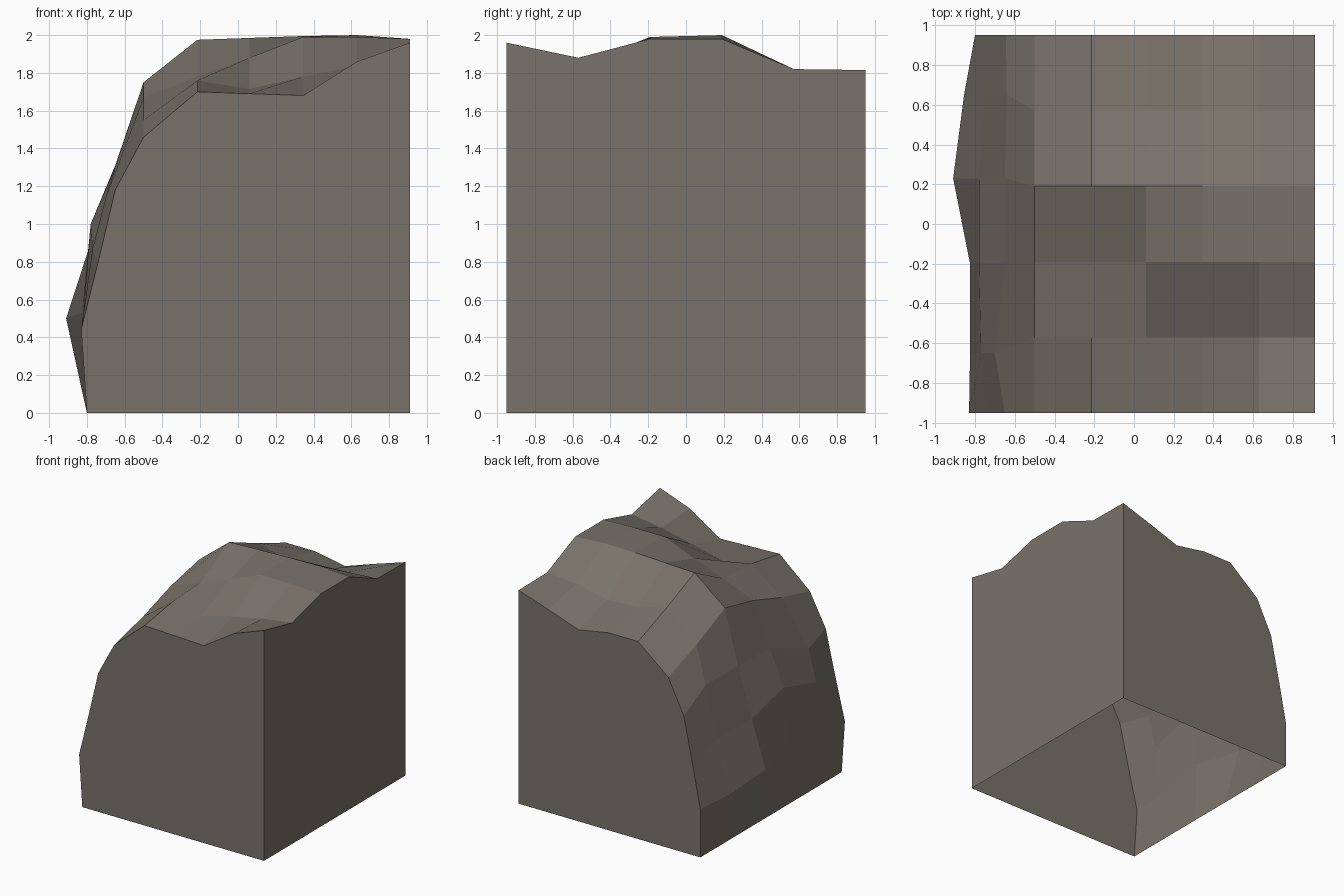
import bpy
import bmesh

# Remove only the default cube
default_cube = bpy.data.objects.get("Cube")
if default_cube:
    bpy.data.objects.remove(default_cube, do_unlink=True)


def make_material(name, rgb):
    material = bpy.data.materials.new(name)
    material.use_nodes = True
    colour = (*rgb, 1)
    material.diffuse_color = colour
    shader = material.node_tree.nodes["Principled BSDF"]
    shader.inputs["Base Color"].default_value = colour
    return material


# Stations from the front to the back of the block
STATIONS = [-.95, -.57, -.19, .19, .57, .95]
WEATHERED_STATIONS = [-.95, -.65, -.2, .23, .65, .95]

# Weathered side: each level gives x and z at every station
FOOT_X = -.8
SIDE_LEVELS = [
    ([-.83, -.825, -.825, -.91, -.855, -.8], [.44, .45, .53, .5, .43, .41]),
    ([-.74, -.77, -.78, -.78, -.75, -.73], [.8, .87, 1, .9, .88, .76]),
    ([-.65, -.7, -.65, -.65, -.64, -.645], [1.18, 1.14, 1.3, 1.31, 1.31, 1.16]),
]

# Top: heights across x at every station
TOP_X = [-.5, -.215, .06, .345, .63, .91]
TOP_HEIGHTS = [
    [1.46, 1.7, 1.69, 1.68, 1.86, 1.96],
    [1.55, 1.76, 1.715, 1.78, 1.84, 1.88],
    [1.67, 1.78, 1.88, 1.99, 1.99, 1.98],
    [1.75, 1.975, 1.985, 1.995, 2, 1.98],
    [1.585, 1.82, 1.76, 1.74, 1.8, 1.82],
    [1.45, 1.68, 1.68, 1.63, 1.726, 1.815],
]


def section(index):
    """Outline of the rock from the foot, up the side and over the top."""
    y = STATIONS[index]
    worn_y = WEATHERED_STATIONS[index]
    points = [(FOOT_X, y, 0)]
    points += [(xs[index], worn_y, zs[index]) for xs, zs in SIDE_LEVELS]
    points += [(x, y, z) for x, z in zip(TOP_X, TOP_HEIGHTS[index])]
    return points


def build_rock(name, material):
    bm = bmesh.new()
    rows = [[bm.verts.new(p) for p in section(i)] for i in range(len(STATIONS))]

    # Faceted skin bridging neighbouring sections
    for near, far in zip(rows, rows[1:]):
        for j in range(len(near) - 1):
            bm.faces.new((near[j], far[j], far[j + 1], near[j + 1]))

    # Flat end walls and flat inner wall, open underneath
    corners = [bm.verts.new((TOP_X[-1], y, 0)) for y in (STATIONS[0], STATIONS[-1])]
    bm.faces.new(rows[0] + [corners[0]])
    bm.faces.new([corners[1]] + rows[-1][::-1])
    bm.faces.new([corners[0]] + [row[-1] for row in rows] + [corners[1]])

    bmesh.ops.recalc_face_normals(bm, faces=bm.faces)
    inner_wall = max(bm.faces, key=lambda f: f.calc_center_median().x)
    if inner_wall.normal.x < 0:
        bmesh.ops.reverse_faces(bm, faces=bm.faces)

    mesh = bpy.data.meshes.new(name)
    bm.to_mesh(mesh)
    bm.free()
    mesh.materials.append(material)
    rock = bpy.data.objects.new(name, mesh)
    bpy.context.collection.objects.link(rock)
    return rock


build_rock("cliff_rock_block", make_material("warm_grey_stone", (.19, .17, .145)))
